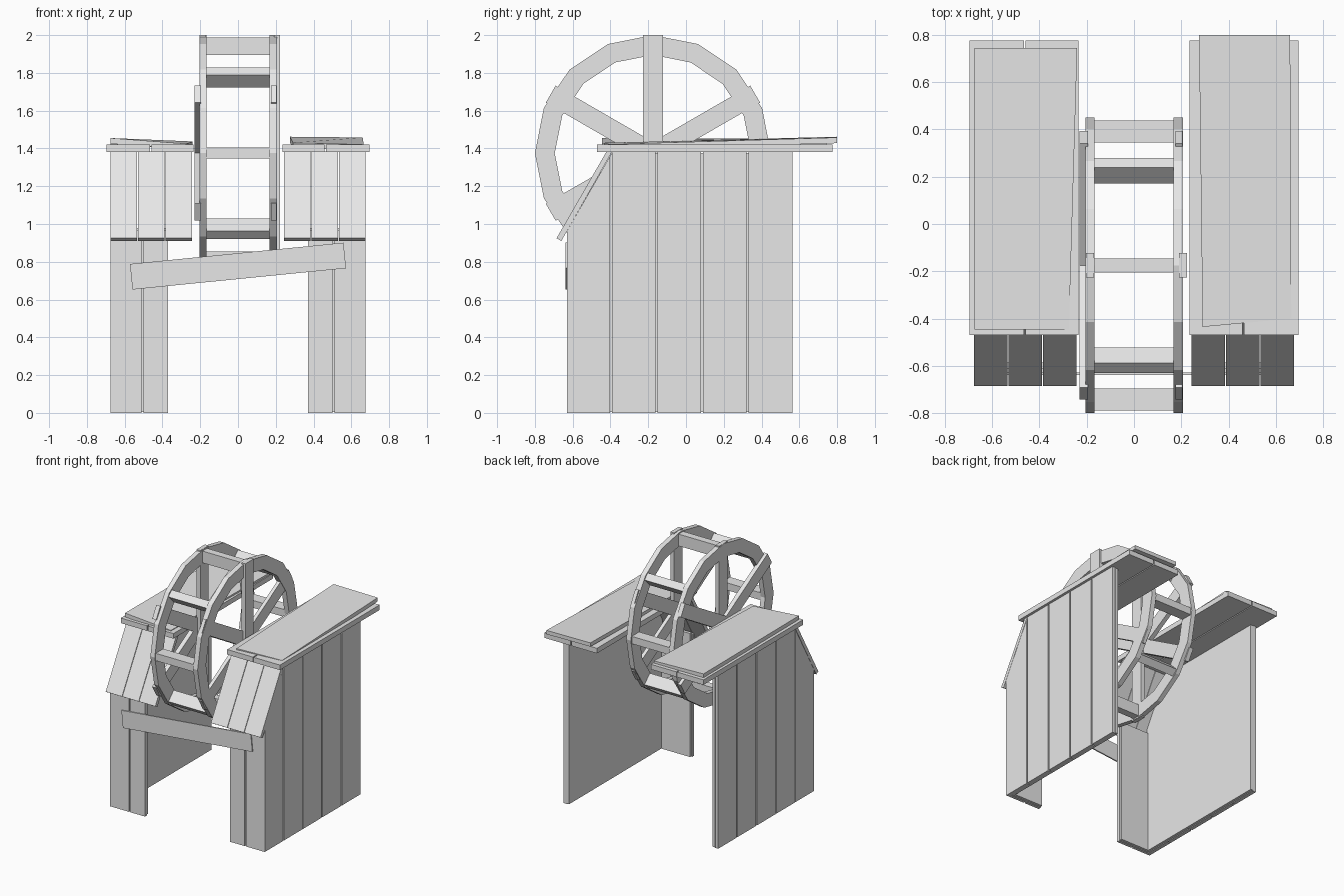
import bpy, bmesh, math
from mathutils import Matrix, Vector

cube = bpy.data.objects.get("Cube")
if cube:
    bpy.data.objects.remove(cube, do_unlink=True)

mat = bpy.data.materials.new("plain_grey")
mat.use_nodes = True
GREY = (0.8, 0.8, 0.8, 1)
mat.diffuse_color = GREY
mat.node_tree.nodes["Principled BSDF"].inputs["Base Color"].default_value = GREY


def finish(name, bm):
    bmesh.ops.recalc_face_normals(bm, faces=bm.faces)
    mesh = bpy.data.meshes.new(name)
    bm.to_mesh(mesh)
    bm.free()
    mesh.materials.append(mat)
    ob = bpy.data.objects.new(name, mesh)
    bpy.context.collection.objects.link(ob)
    return ob


def box(name, x, y, z, matrix=None):
    """Box from (min, max) ranges, optionally transformed."""
    bm = bmesh.new()
    bmesh.ops.create_cube(bm, size=1)
    for v in bm.verts:
        v.co = Vector([(a + b) / 2 + c * (b - a) for c, (a, b) in zip(v.co, (x, y, z))])
    if matrix:
        bm.transform(matrix)
    return finish(name, bm)


def prism(name, x, profile):
    """Side profile of (y, z) points extruded along x."""
    bm = bmesh.new()
    face = bm.faces.new([bm.verts.new((x[0], y, z)) for y, z in profile])
    ext = bmesh.ops.extrude_face_region(bm, geom=[face])["geom"]
    bmesh.ops.translate(bm, vec=(x[1] - x[0], 0, 0),
                        verts=[g for g in ext if isinstance(g, bmesh.types.BMVert)])
    return finish(name, bm)


# Wheel
CENTRE = Matrix.Translation((0, -0.175, 1.375))
OUTER, INNER = 0.625, 0.52


def around(angle):
    return CENTRE @ Matrix.Rotation(math.radians(angle), 4, 'X')


def rim(name, x0, x1, sides=16):
    bm = bmesh.new()
    rings = []
    for i in range(sides):
        a = math.tau * i / sides
        rings.append([bm.verts.new((x, r * math.cos(a), r * math.sin(a)))
                      for x, r in ((x0, INNER), (x0, OUTER), (x1, OUTER), (x1, INNER))])
    for i in range(sides):
        p, q = rings[i], rings[(i + 1) % sides]
        for j in range(4):
            k = (j + 1) % 4
            bm.faces.new((p[j], p[k], q[k], q[j]))
    bm.transform(CENTRE)
    return finish(name, bm)


rim("wheel_rim_right", -0.205, -0.167)
rim("wheel_rim_left", 0.167, 0.207)

# Spokes: one upright and two diagonal bars on each rim
for side, upright, diagonal in (("right", (-0.203, -0.17), (-0.23, -0.195)),
                                ("left", (0.19, 0.223), (0.176, 0.204))):
    for angle in (90, 30, 150):
        box(f"spoke_{side}_{angle}", upright if angle == 90 else diagonal,
            (-OUTER, OUTER), (-0.052, 0.052), around(angle))

# Paddles between the rims
for i in range(8):
    box(f"paddle_{i}", (-0.17, 0.17), (INNER, 0.613), (-0.029, 0.029), around(45 * i))


# Two sheds
def span(s, a, b):
    return tuple(sorted((s * a, s * b)))


def slope_z(y):
    return 1.375 + (y + 0.393) * 1.74


for side, s in (("right", -1), ("left", 1)):
    # Inner lining and outer boards of the side wall
    prism(f"wall_lining_{side}", span(s, 0.625, 0.65),
          [(-0.6, 0.005), (0.565, 0.005), (0.565, 1.375), (-0.393, 1.375), (-0.6, slope_z(-0.6))])
    prism(f"side_board_{side}_0", span(s, 0.645, 0.675),
          [(-0.63, 0), (-0.403, 0), (-0.403, slope_z(-0.403)), (-0.63, slope_z(-0.63))])
    for i in range(4):
        y = -0.393 + i * 0.2415
        box(f"side_board_{side}_{i + 1}", span(s, 0.645, 0.675), (y, y + 0.231), (0, 1.38))

    # Front wall
    for i, (a, b) in enumerate(((0.37, 0.5), (0.511, 0.622), (0.622, 0.66))):
        box(f"front_board_{side}_{i}", span(s, a, b), (-0.63, -0.605), (0, 0.965))
    box(f"front_lining_{side}", span(s, 0.375, 0.65), (-0.61, -0.585), (0.005, 0.98))

    # Sloping front awning
    for i in range(3):
        a = 0.243 + i * 0.1455
        prism(f"awning_board_{side}_{i}", span(s, a, a + 0.142),
              [(-0.393, 1.38), (-0.66, 0.91), (-0.685, 0.925), (-0.42, 1.385)])

    # Lower roof boards
    for i, (a, b) in enumerate(((0.235, 0.458), (0.466, 0.695))):
        box(f"roof_board_{side}_{i}", span(s, a, b), (-0.47, 0.775), (1.38, 1.42))


def panel(name, corners, thick):
    """Crooked roof sheet: top corners, and the same dropped by its thickness."""
    bm = bmesh.new()
    top = [bm.verts.new(c) for c in corners]
    low = [bm.verts.new((x, y, z - thick)) for x, y, z in corners]
    bm.faces.new(top)
    bm.faces.new(low[::-1])
    for i in range(4):
        j = (i + 1) % 4
        bm.faces.new((top[i], low[i], low[j], top[j]))
    return finish(name, bm)


# Loose sheets on the roofs
panel("roof_sheet_right", [(-0.675, -0.445, 1.455), (-0.275, -0.445, 1.425),
                           (-0.24, 0.745, 1.437), (-0.675, 0.745, 1.45)], 0.03)
panel("roof_sheet_left", [(0.29, -0.435, 1.43), (0.665, -0.4, 1.422),
                          (0.66, 0.8, 1.458), (0.275, 0.8, 1.462)], 0.03)

# Crooked plank across the front
box("front_plank", (-0.568, 0.568), (-0.638, -0.628), (-0.068, 0.068),
    Matrix.Translation((0, 0, 0.777)) @ Matrix.Rotation(math.radians(-5.7), 4, 'Y'))
